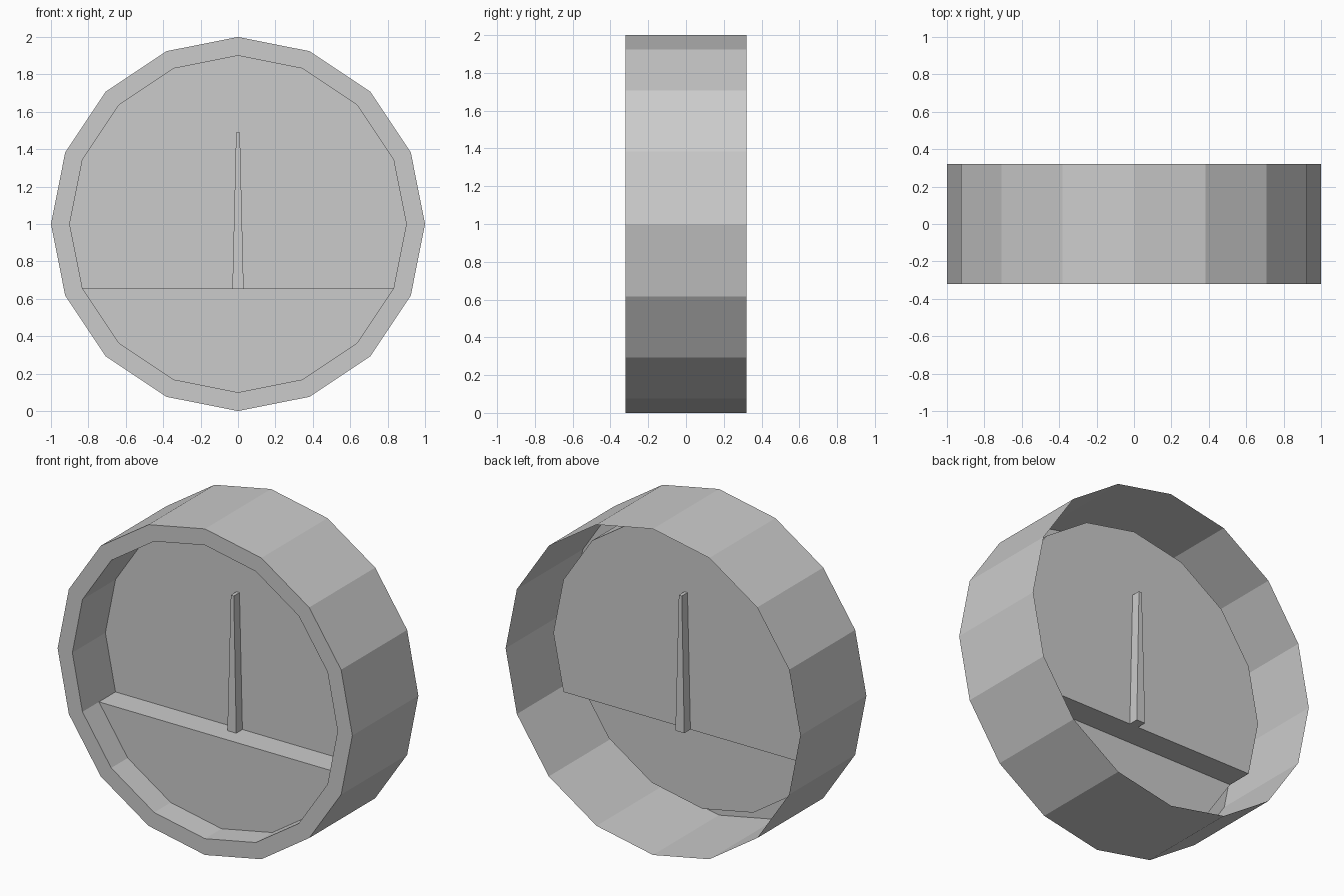
import bpy, bmesh, math

cube = bpy.data.objects.get("Cube")
if cube:
    bpy.data.objects.remove(cube)

SIDES = 16
OUTER, INNER = 1.0, 0.9
FRONT, BACK = -0.32, 0.32
DIAL_Y, PANEL_Y = 0.0, -0.16

grey = bpy.data.materials.new("plain grey")
grey.use_nodes = True
colour = (0.6, 0.6, 0.6, 1)
grey.diffuse_color = colour
grey.node_tree.nodes["Principled BSDF"].inputs["Base Color"].default_value = colour


def arc(radius, y, first, last):
    """Corner points of the case outline, counted anticlockwise from +x."""
    angles = [math.tau * i / SIDES for i in range(first, last + 1)]
    return [(radius * math.cos(a), y, 1 + radius * math.sin(a)) for a in angles]


def strip(bm, a, b):
    """Bridge two rows of points with quads."""
    for i in range(len(a) - 1):
        bm.faces.new([bm.verts.new(p) for p in (a[i], a[i + 1], b[i + 1], b[i])])


def cap(bm, points):
    bm.faces.new([bm.verts.new(p) for p in points])


def finish(name, bm):
    bmesh.ops.remove_doubles(bm, verts=bm.verts, dist=0.0001)
    mesh = bpy.data.meshes.new(name)
    bm.to_mesh(mesh)
    bm.free()
    mesh.materials.append(grey)
    obj = bpy.data.objects.new(name, mesh)
    bpy.context.collection.objects.link(obj)
    return obj


# Outer case, open at the back, with a flat front rim
bm = bmesh.new()
front_edge = arc(OUTER, FRONT, 0, SIDES)
strip(bm, arc(OUTER, BACK, 0, SIDES), front_edge)
strip(bm, front_edge, arc(INNER, FRONT, 0, SIDES))
finish("case", bm)


# Recessed faces, each with its own stretch of inner wall
def recess(name, y, first, last):
    bm = bmesh.new()
    edge = arc(INNER, y, first, last)
    strip(bm, arc(INNER, FRONT, first, last), edge)
    cap(bm, edge)
    return bm, edge


bm, dial_edge = recess("dial", DIAL_Y, -1, 9)
finish("dial", bm)

bm, panel_edge = recess("lower_panel", PANEL_Y, 9, 15)
# Ledge joining the lower panel to the dial
cap(bm, [panel_edge[0], panel_edge[-1], dial_edge[0], dial_edge[-1]])
finish("lower_panel", bm)

# Tapered pointer standing on the ledge and passing through the dial
bm = bmesh.new()
bmesh.ops.create_cube(bm, size=1)
base_z, tip_z = dial_edge[0][2], 1.49
for v in bm.verts:
    top = v.co.z > 0
    v.co.x *= 0.02 if top else 0.06
    v.co.y *= 0.11 if top else 0.12
    v.co.z = tip_z if top else base_z
finish("pointer", bm)
